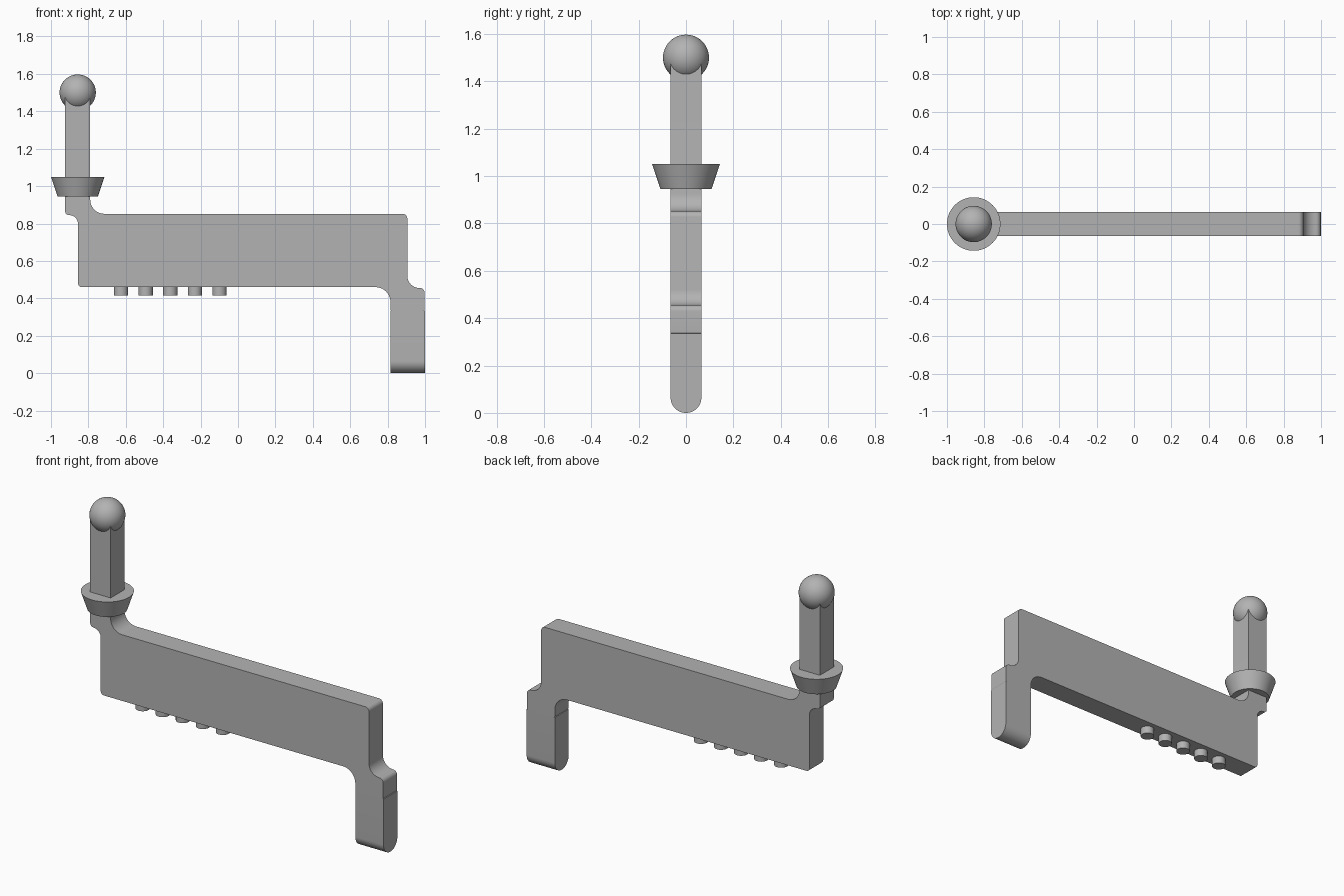
import bpy, bmesh, math
from mathutils import Vector, Matrix

if "Cube" in bpy.data.objects:
    bpy.data.objects.remove(bpy.data.objects["Cube"], do_unlink=True)

grey = bpy.data.materials.new("plain grey")
grey.use_nodes = True
COLOR = (0.45, 0.45, 0.45, 1)
grey.diffuse_color = COLOR
grey.node_tree.nodes["Principled BSDF"].inputs["Base Color"].default_value = COLOR

HALF = 0.065      # half thickness of the flat parts
POST_X = -0.857   # axis of the post, collar and ball


def finish(name, bm):
    bmesh.ops.recalc_face_normals(bm, faces=bm.faces)
    mesh = bpy.data.meshes.new(name)
    bm.to_mesh(mesh)
    bm.free()
    mesh.materials.append(grey)
    obj = bpy.data.objects.new(name, mesh)
    bpy.context.collection.objects.link(obj)
    bpy.ops.object.select_all(action="DESELECT")
    obj.select_set(True)
    bpy.context.view_layer.objects.active = obj
    bpy.ops.object.shade_smooth_by_angle(angle=math.radians(30))
    return obj


def rounded(corners, steps=10):
    """Round each right-angled corner (a, b, radius) of an outline."""
    pts = []
    for i, (a, b, r) in enumerate(corners):
        p = Vector((a, b))
        if r == 0:
            pts.append(p)
            continue
        u = (Vector(corners[i - 1][:2]) - p).normalized()
        v = (Vector(corners[(i + 1) % len(corners)][:2]) - p).normalized()
        for k in range(steps + 1):
            t = k / steps * math.pi / 2
            pts.append(p + r * (u * (1 - math.sin(t)) + v * (1 - math.cos(t))))
    return pts


def extrude(name, pts, place, offset):
    bm = bmesh.new()
    face = bm.faces.new([bm.verts.new(place(p)) for p in pts])
    side = bmesh.ops.extrude_face_region(bm, geom=[face])["geom"]
    bmesh.ops.translate(bm, vec=offset,
                        verts=[v for v in side if isinstance(v, bmesh.types.BMVert)])
    return finish(name, bm)


def cone(name, x, z0, z1, r0, r1, segments=48):
    bm = bmesh.new()
    bmesh.ops.create_cone(bm, cap_ends=True, segments=segments, radius1=r0,
                          radius2=r1, depth=z1 - z0,
                          matrix=Matrix.Translation((x, 0, (z0 + z1) / 2)))
    return finish(name, bm)


# Flat body with the square post and the stub of the leg
outline = rounded([
    (-0.924, 1.5, 0), (-0.924, 0.845, 0.02), (-0.855, 0.845, 0.048),
    (-0.855, 0.46, 0.02), (0.815, 0.46, 0.08), (0.815, 0.335, 0.007),
    (0.998, 0.335, 0.007), (0.998, 0.455, 0.025), (0.905, 0.455, 0.066),
    (0.905, 0.852, 0.025), (-0.79, 0.852, 0.075), (-0.79, 1.5, 0)])
extrude("body", outline, lambda p: (p.x, -HALF, p.y), (0, 2 * HALF, 0))

# Leg with a rounded foot
foot = rounded([(-HALF, 0.335, 0), (-HALF, 0, HALF - 0.0005),
                (HALF, 0, HALF - 0.0005), (HALF, 0.335, 0)], 16)
extrude("leg", foot, lambda p: (0.815, p.x, p.y), (0.185, 0, 0))

# Tapered collar around the post
cone("collar", POST_X, 0.945, 1.05, 0.108, 0.143, 64)

# Ball on top of the post
bm = bmesh.new()
bmesh.ops.create_uvsphere(bm, u_segments=48, v_segments=24, radius=0.097,
                          matrix=Matrix.Translation((POST_X, 0, 1.5)))
finish("ball", bm)

# Row of round pegs under the body
for i in range(5):
    cone(f"peg_{i + 1}", -0.625 + 0.1315 * i, 0.415, 0.47, 0.038, 0.038, 32)
